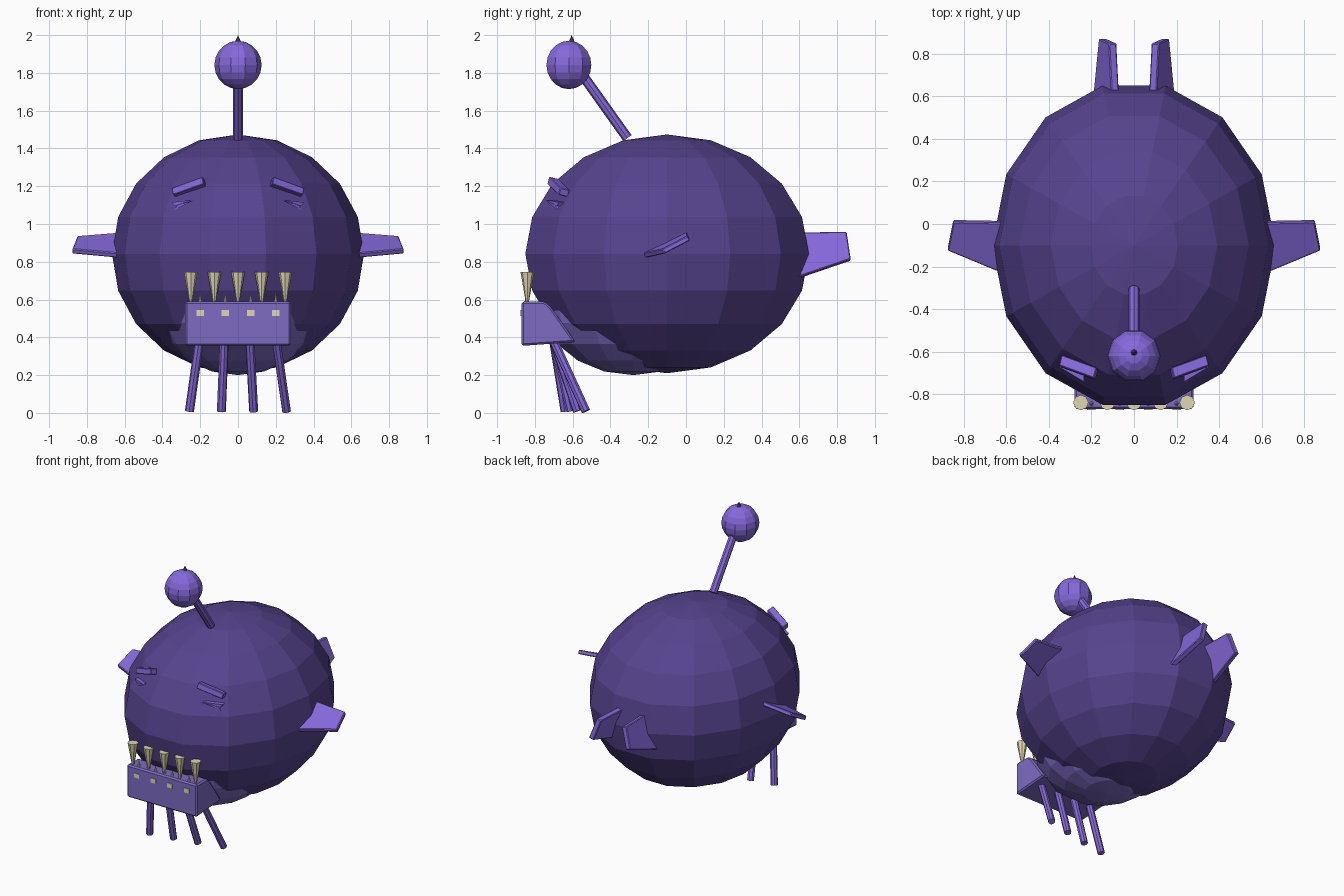
import bpy, bmesh, math
from mathutils import Vector, Matrix

if "Cube" in bpy.data.objects:
    bpy.data.objects.remove(bpy.data.objects["Cube"])


def material(name, rgb):
    lin = [(c / 255 / 12.92) if c < 10 else ((c / 255 + 0.055) / 1.055) ** 2.4 for c in rgb]
    m = bpy.data.materials.new(name)
    m.diffuse_color = (*lin, 1)
    m.use_nodes = True
    m.node_tree.nodes["Principled BSDF"].inputs["Base Color"].default_value = m.diffuse_color
    return m


DARK = material("dark purple", (86, 67, 142))
VIOLET = material("bright violet", (134, 105, 220))
LILAC = material("dusty lilac", (126, 107, 196))
CREAM = material("cream", (224, 216, 178))


def finish(name, bm, mat):
    bmesh.ops.recalc_face_normals(bm, faces=bm.faces)
    mesh = bpy.data.meshes.new(name)
    bm.to_mesh(mesh)
    bm.free()
    mesh.materials.append(mat)
    ob = bpy.data.objects.new(name, mesh)
    bpy.context.collection.objects.link(ob)
    return ob


def ellipsoid(name, centre, radii, segs, rings, mat):
    bm = bmesh.new()
    m = (Matrix.Translation(centre) @ Matrix.Diagonal((*radii, 1))
         @ Matrix.Rotation(math.pi / 2, 4, 'Z'))
    bmesh.ops.create_uvsphere(bm, u_segments=segs, v_segments=rings, radius=1, matrix=m)
    return finish(name, bm, mat)


def rod(name, a, b, r1, r2, segs, mat):
    """Cylinder or cone running from a to b."""
    a, b = Vector(a), Vector(b)
    d = b - a
    bm = bmesh.new()
    m = Matrix.Translation((a + b) / 2) @ d.to_track_quat('Z', 'Y').to_matrix().to_4x4()
    bmesh.ops.create_cone(bm, cap_ends=True, segments=segs, radius1=r1, radius2=r2,
                          depth=d.length, matrix=m)
    return finish(name, bm, mat)


def slab(name, pts, offset, mat, bevel=0):
    """Polygon extruded along offset, centred on the polygon."""
    o = Vector(offset)
    bm = bmesh.new()
    low = [bm.verts.new(Vector(p) - o / 2) for p in pts]
    high = [bm.verts.new(Vector(p) + o / 2) for p in pts]
    bm.faces.new(low)
    bm.faces.new(high)
    n = len(pts)
    for i in range(n):
        bm.faces.new((low[i], low[(i + 1) % n], high[(i + 1) % n], high[i]))
    ob = finish(name, bm, mat)
    if bevel:
        mod = ob.modifiers.new("bevel", 'BEVEL')
        mod.width = bevel
        mod.segments = 1
    return ob


def flip(pts, s):
    return [(x * s, y, z) for x, y, z in pts]


# Round body and the chin bulging out below it
ellipsoid("body", (0, -0.10, 0.842), (0.667, 0.77, 0.632), 14, 10, DARK)
ellipsoid("chin", (0, -0.28, 0.60), (0.45, 0.51, 0.40), 14, 10, LILAC)

# Lure on its stalk
rod("lure_stalk", (0, -0.31, 1.455), (0, -0.57, 1.82), 0.027, 0.027, 8, VIOLET)
ellipsoid("lure_ball", (0, -0.62, 1.842), (0.125, 0.125, 0.128), 10, 10, VIOLET)
rod("lure_tip", (0, -0.605, 1.95), (0, -0.605, 2.0), 0.022, 0.0, 8, DARK)

# Lower jaw block with a sloping back
jaw = [(-0.87, 0.355), (-0.87, 0.59), (-0.75, 0.59), (-0.715, 0.56), (-0.585, 0.375)]
slab("jaw", [(0, y, z) for y, z in jaw], (0.56, 0, 0), LILAC, 0.01)

# Tall flared teeth standing on the jaw
for i in range(5):
    x = -0.25 + i * 0.125
    rod("tall_tooth", (x, -0.84, 0.585), (x, -0.84, 0.745), 0.008, 0.036, 8, CREAM)

# Short pointed teeth and their studs on the jaw front
for x in (-0.2, -0.067, 0.067, 0.2):
    rod("short_tooth", (x, -0.845, 0.52), (x, -0.845, 0.635), 0.024, 0.0, 8, CREAM)
    stud = [(x + a * 0.02, -0.871, 0.53 + b * 0.016)
            for a, b in ((-1, -1), (1, -1), (1, 1), (-1, 1))]
    slab("tooth_stud", stud, (0, 0.008, 0), CREAM)

# Four thin legs fanning out under the jaw
for top_x, foot_x, foot_y in ((-0.205, -0.257, -0.64), (-0.073, -0.088, -0.61),
                              (0.063, 0.083, -0.575), (0.203, 0.257, -0.53)):
    rod("leg", (top_x, -0.70, 0.38), (foot_x, foot_y, 0.009), 0.024, 0.024, 8, VIOLET)

for s in (1, -1):
    # Side fins, tilted up towards the back
    fin = [(0.60, 0.01, 0.945), (0.85, 0.015, 0.925), (0.877, -0.12, 0.855), (0.60, -0.235, 0.83)]
    slab("side_fin", flip(fin, s), (0, -0.012, 0.026), VIOLET, 0.005)

    # Tail fins leaning together at the top
    tail = [(0.085, 0.55, 0.95), (0.10, 0.85, 0.955), (0.148, 0.872, 0.81), (0.18, 0.55, 0.70)]
    slab("tail_fin", flip(tail, s), (s * 0.036, 0, 0.01), VIOLET, 0.005)

    # Drooping brow bars
    brow = [(0.183, -0.70, 1.245), (0.347, -0.64, 1.185),
            (0.338, -0.65, 1.148), (0.175, -0.71, 1.205)]
    slab("brow", flip(brow, s), (-s * 0.012, 0.05, -0.012), VIOLET, 0.004)

    # Slit eyes made of two slivers
    for sliver in (((0.24, 1.128), (0.35, 1.115), (0.335, 1.095)),
                   ((0.235, 1.125), (0.32, 1.10), (0.34, 1.072))):
        pts = [(x, -0.725 + (x - 0.24) * 0.6, z) for x, z in sliver]
        slab("eye_sliver", flip(pts, s), (0, 0.03, 0), VIOLET)
